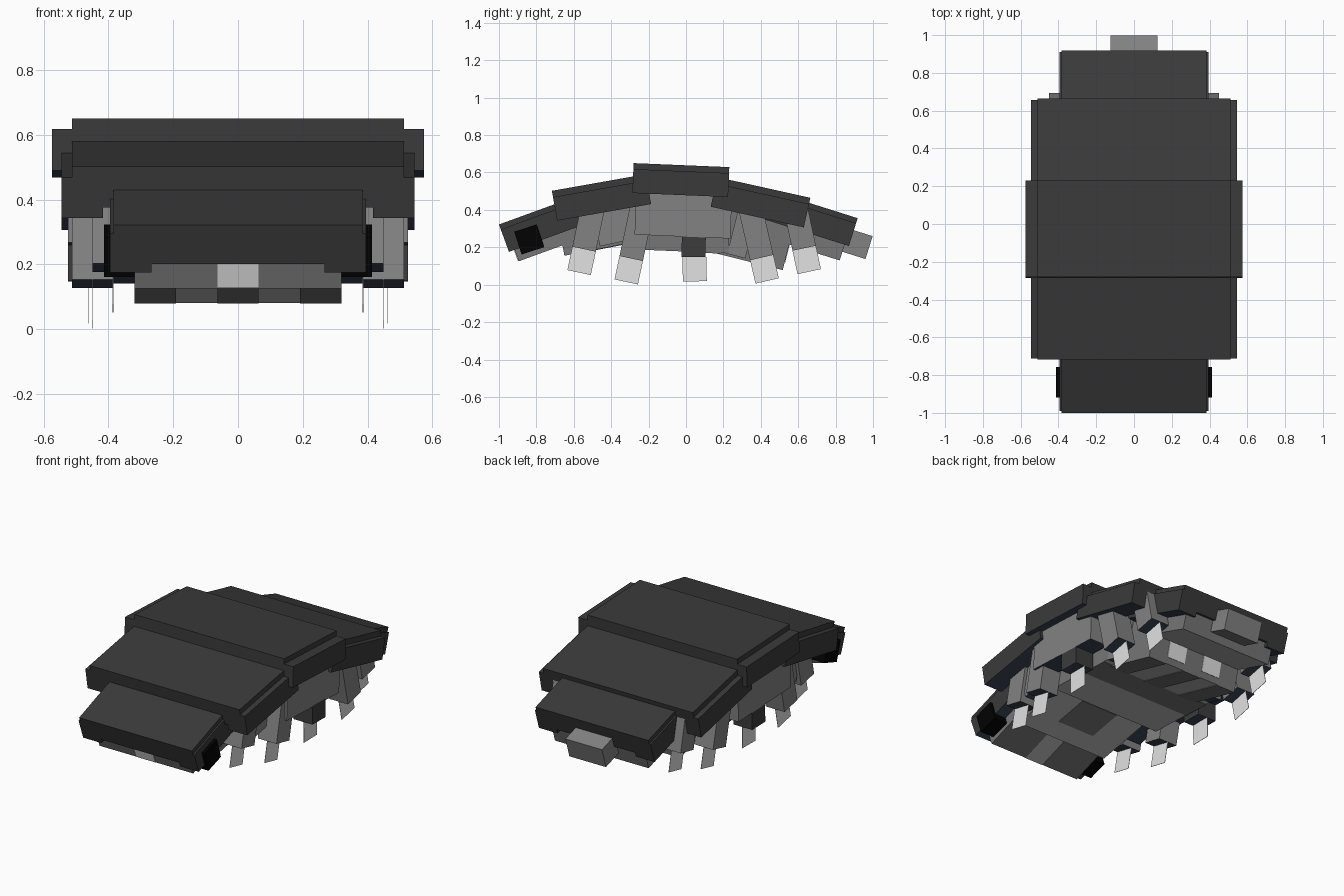
import bpy, bmesh
from math import sin, cos, radians

if "Cube" in bpy.data.objects:
    bpy.data.objects.remove(bpy.data.objects["Cube"])


def material(name, rgb):
    m = bpy.data.materials.new(name)
    m.use_nodes = True
    m.diffuse_color = (*rgb, 1)
    b = m.node_tree.nodes["Principled BSDF"]
    b.inputs["Base Color"].default_value = (*rgb, 1)
    b.inputs["Roughness"].default_value = 0.9
    return m


SHELL = material("charcoal shell", (0.042, 0.042, 0.042))
NAVY = material("navy underside", (0.043, 0.06, 0.09))
GREY = material("leg grey", (0.225, 0.225, 0.225))
BODY_GREY = material("body grey", (0.18, 0.18, 0.18))
PALE = material("pale belly", (0.5, 0.5, 0.5))
DARK = material("dark foot", (0.045, 0.045, 0.045))
LIGHT = material("pale tip", (0.76, 0.76, 0.76))
BLACK = material("eye black", (0.0006, 0.0006, 0.0006))
U = 0.128  # basic cube unit


def block(name, origin, slope, xr, ur, vr, mat, under=None, mirror=False):
    """Box tilted about x: u runs backwards along the slope, v is its up."""
    a = radians(slope)
    bm = bmesh.new()
    for x0, x1 in ((xr, (-xr[1], -xr[0])) if mirror else (xr,)):
        for v in bmesh.ops.create_cube(bm, size=1)["verts"]:
            x = x0 + (v.co.x + .5) * (x1 - x0)
            u = ur[0] + (v.co.y + .5) * (ur[1] - ur[0])
            w = vr[0] + (v.co.z + .5) * (vr[1] - vr[0])
            v.co = (x, origin[0] + u * cos(a) - w * sin(a),
                    origin[1] + u * sin(a) + w * cos(a))
    bm.normal_update()
    for f in bm.faces:
        down = f.normal.y * sin(a) - f.normal.z * cos(a)
        if under and down > .9:
            f.material_index = 1
    me = bpy.data.meshes.new(name)
    bm.to_mesh(me)
    bm.free()
    me.materials.append(mat)
    if under:
        me.materials.append(under)
    bpy.context.collection.objects.link(bpy.data.objects.new(name, me))


# Armour: name, front top corner (y, z), slope, half width, flap outer x, length, flap drop
ARMOUR = [
    ("head", (-1.0, .322), 20, .385, .395, .51, .028),
    ("front", (-.717, .502), 10, .512, .545, .51, .034),
    ("middle", (-.28, .65), -2.4, .512, .575, .512, .032),
    ("rear", (.167, .575), -12.5, .512, .545, .51, .034),
    ("tail", (.46, .5), -17.5, .385, .395, .48, .028),
]
for name, p, a, half, outer, length, drop in ARMOUR:
    block(name + "_shell_plate", p, a, (-half, half), (0, length), (-U, 0), SHELL, NAVY)
    block(name + "_shell_flaps", p, a, (outer - U, outer), (0, length),
          (-U - drop, -drop), SHELL, NAVY, mirror=True)

# Body blocks under the armour, placed by the front bottom corner
BODY = [
    ("head_body", (-.895, .128), 20, .32, .40, .14),
    ("front_body", (-.65, .155), 11, .32, .46, .20),
    ("middle_body", (-.262, .188), -2.4, .385, .49, .26),
    ("rear_body", (.13, .178), -14, .32, .40, .26),
    ("tail_body", (.44, .25), -17.5, .32, .40, .12),
]
for name, p, a, half, length, height in BODY:
    block(name, p, a, (-half, half), (0, length), (0, height), BODY_GREY, PALE)
block("tail_stub", (.64, .238), -17.5, (-.125, .125), (0, .335), (0, .128), GREY)

# Belly markings: thin plates under the body blocks
head, front, middle, rear = (b[1:3] for b in BODY[:4])
T = (-.003, .001)
block("head_belly_marks", *head, (.064, .32), (0, .4), T, BODY_GREY, mirror=True)
block("front_belly_mark", *front, (-U, U), (.13, .35), T, BODY_GREY)
block("middle_belly_band", *middle, (-.385, .385), (.27, .45), T, BODY_GREY)
block("rear_belly_stripe", *rear, (-.064, .064), (0, .4), T, BODY_GREY)
block("rear_belly_side_stripes", *rear, (.192, .32), (0, .4), T, BODY_GREY, mirror=True)
block("rear_light_spots", *rear, (.064, .192), (.399, .403), (.04, .165), LIGHT, mirror=True)

# Face patch and eyes
block("nose_patch", *head, (-.064, .064), (-.004, .001), (0, .13), LIGHT)
block("eyes", (-.838, .242), 18, (.29, .414), (-.064, .064), (-.064, .064), BLACK, mirror=True)

# Legs: top of the tip (y, z), lean, outer x, upper height
LEGS = [
    ("first", (-.545, .19), -12, .45, .22),
    ("second", (-.293, .14), -12, .512, .30),
    ("fourth", (.405, .145), 13, .512, .30),
    ("fifth", (.632, .195), 12, .45, .20),
]
for name, p, a, outer, height in LEGS:
    block(name + "_legs", p, a, (outer - U, outer), (-.064, .064), (0, height),
          GREY, NAVY, mirror=True)
    x = outer - U / 2
    block(name + "_leg_tips", p, a, (x - .001, x + .001), (-.064, .064), (-U, 0),
          LIGHT, mirror=True)

# Thighs filling the space behind the legs
block("front_thighs", (-.46, .205), 12, (.30, .43), (0, .20), (0, .22), GREY, NAVY, True)
block("rear_thighs", (.22, .165), -14, (.30, .385), (0, .10), (0, .26), GREY, NAVY, True)

# Middle legs: skirt, foot and tip
block("middle_skirts", (-.275, .268), -2.4, (.397, .525), (0, .512), (0, .25), GREY, NAVY, True)
block("middle_feet", (.04, .148), -1, (.397, .525), (-.064, .064), (0, .115), DARK, NAVY, True)
block("middle_leg_tips", (.045, .148), 1, (.46, .462), (-.064, .064), (-.13, 0), LIGHT, mirror=True)
